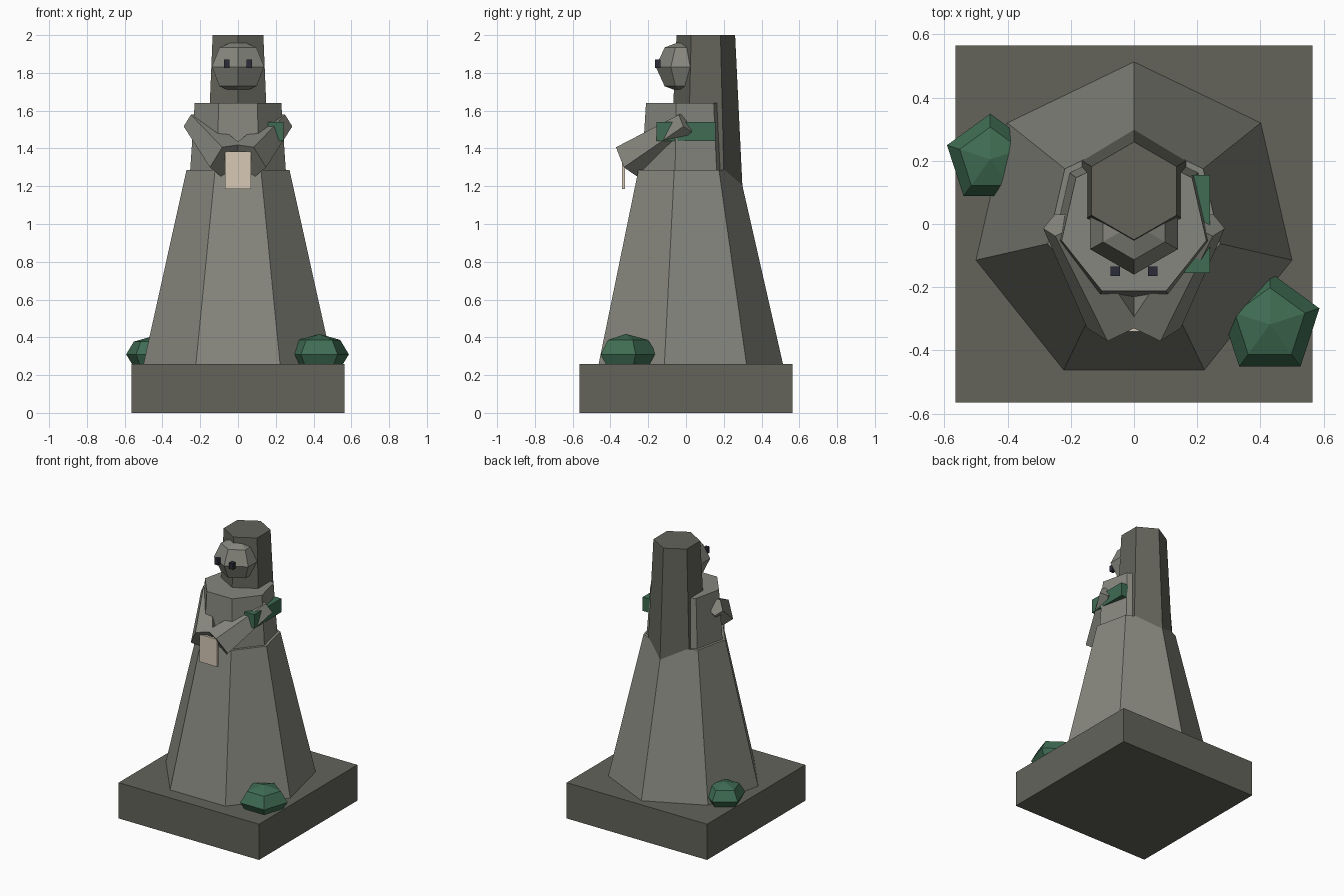
import bpy
from math import sin, cos, pi
from mathutils import Vector

if "Cube" in bpy.data.objects:
    bpy.data.objects.remove(bpy.data.objects["Cube"])


def material(name, rgb):
    m = bpy.data.materials.new(name)
    m.diffuse_color = (*rgb, 1)
    m.use_nodes = True
    m.node_tree.nodes["Principled BSDF"].inputs["Base Color"].default_value = m.diffuse_color
    return m


STONE = material("light_stone", (0.24, 0.24, 0.21))
DARK = material("dark_stone", (0.125, 0.125, 0.105))
GREEN = material("moss_green", (0.05, 0.15, 0.085))
CREAM = material("parchment", (0.68, 0.58, 0.47))
BLACK = material("eye_dark", (0.025, 0.025, 0.04))

X, Y, Z = Vector((1, 0, 0)), Vector((0, 1, 0)), Vector((0, 0, 1))


def loft(name, sections, sides, mat, u=X, v=Y, start=pi / 2):
    """Skin flat-sided rings given as (centre, radius), capped at both ends."""
    verts, faces = [], []
    for centre, r in sections:
        for i in range(sides):
            a = start + 2 * pi * i / sides
            verts.append(Vector(centre) + r * (cos(a) * u + sin(a) * v))
    for k in range(len(sections) - 1):
        for i in range(sides):
            j = (i + 1) % sides
            b, t = k * sides, (k + 1) * sides
            faces.append((b + i, b + j, t + j, t + i))
    faces.append(tuple(reversed(range(sides))))
    faces.append(tuple(range(len(verts) - sides, len(verts))))
    me = bpy.data.meshes.new(name)
    me.from_pydata(verts, [], faces)
    me.materials.append(mat)
    ob = bpy.data.objects.new(name, me)
    bpy.context.collection.objects.link(ob)
    return ob


def box(name, lo, hi, mat):
    lo, hi = Vector(lo), Vector(hi)
    bpy.ops.mesh.primitive_cube_add(size=1, location=(lo + hi) / 2)
    ob = bpy.context.object
    ob.name = name
    ob.scale = hi - lo
    ob.data.materials.append(mat)
    return ob


def ball(name, centre, r, rz, sides, mat):
    """Low-poly ball with one ring between equator and each pole."""
    c = Vector(centre)
    rings = [(c + Z * rz * sin(a), max(r * cos(a), 0.0005))
             for a in (-pi / 2, -pi / 4, 0, pi / 4, pi / 2)]
    return loft(name, rings, sides, mat)


# Plinth, robe, torso and tall hood column
box("plinth", (-0.565, -0.565, 0), (0.565, 0.565, 0.26), DARK)
loft("robe", [((0, 0, 0.26), 0.513), ((0, 0, 1.285), 0.28)], 7, STONE)
loft("torso", [((0, 0, 1.28), 0.26), ((0, 0, 1.64), 0.235)], 7, STONE)
loft("hood", [((0, 0.105, 1.15), 0.196), ((0, 0.105, 2.0), 0.155)], 6, DARK)

# Head
ball("head", (0, 0, 1.832), 0.16, 0.145, 6, STONE)

# Eyes and sleeves, mirrored left and right
for s, side in ((1, "right"), (-1, "left")):
    box("eye_" + side, (s * 0.06 - 0.015, -0.165, 1.825),
        (s * 0.06 + 0.015, -0.135, 1.87), BLACK)
    u = Vector((s * 0.89, -0.235, -0.39)).normalized()
    v = Vector((s * -0.02, -0.59, 0.80)).normalized()
    ends = [((s * 0.057, -0.305, 1.34), 0.103), ((s * 0.234, 0, 1.54), 0.06)]
    if s < 0:
        v = -v
    loft("sleeve_" + side, ends, 5, STONE, u, v, 0)

# Arm band and held sheet
box("arm_band", (0.16, -0.155, 1.44), (0.24, 0.155, 1.54), GREEN)
box("held_sheet", (-0.07, -0.34, 1.185), (0.07, -0.322, 1.385), CREAM)

# Moss clumps on the plinth
ball("moss_front", (0.43, -0.318, 0.31), 0.165, 0.108, 5, GREEN)
ball("moss_back", (-0.455, 0.205, 0.31), 0.144, 0.095, 5, GREEN)
